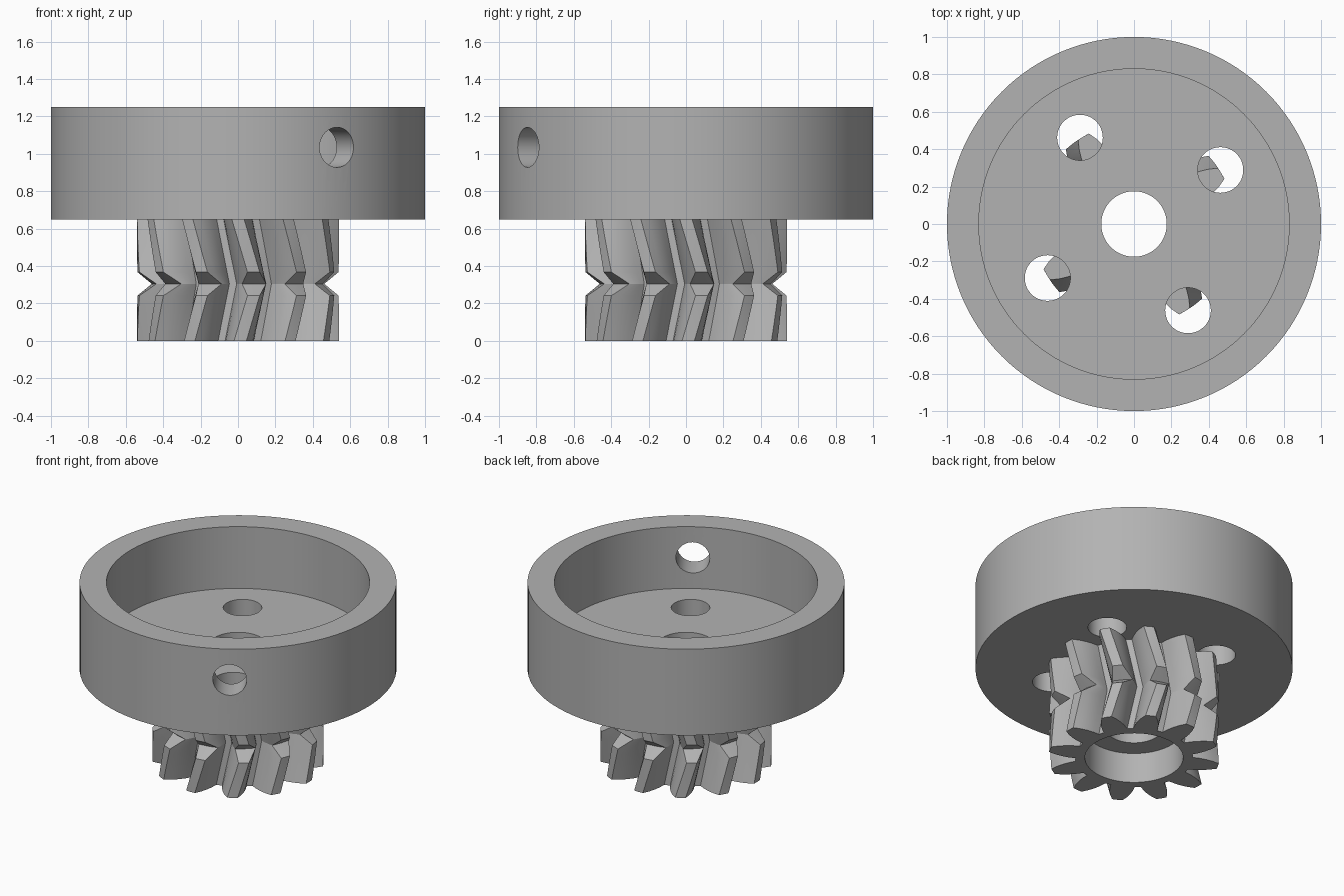
import bpy, bmesh
from math import radians, sin, cos, pi

if "Cube" in bpy.data.objects:
    bpy.data.objects.remove(bpy.data.objects["Cube"], do_unlink=True)

# One plain grey for the whole part
grey = bpy.data.materials.new("plain_grey")
grey.use_nodes = True
colour = (0.45, 0.45, 0.45, 1)
grey.diffuse_color = colour
grey.node_tree.nodes["Principled BSDF"].inputs["Base Color"].default_value = colour

OUTER, WALL_INNER = 1.0, 0.83
BASE, FLOOR, RIM = 0.65, 0.82, 1.25
HOLE_ANGLE = radians(-58)


def add_object(name, bm):
    bmesh.ops.recalc_face_normals(bm, faces=bm.faces)
    mesh = bpy.data.meshes.new(name)
    bm.to_mesh(mesh)
    bm.free()
    mesh.materials.append(grey)
    obj = bpy.data.objects.new(name, mesh)
    bpy.context.collection.objects.link(obj)
    return obj


def loft(name, rings):
    """Closed solid through equal-length rings of points."""
    bm = bmesh.new()
    loops = [[bm.verts.new(p) for p in ring] for ring in rings]
    count = len(loops[0])
    for low, high in zip(loops, loops[1:]):
        for i in range(count):
            j = (i + 1) % count
            bm.faces.new((low[i], low[j], high[j], high[i]))
    bm.faces.new(loops[0][::-1])
    bm.faces.new(loops[-1])
    return add_object(name, bm)


def circle(radius, z, count):
    return [(radius * cos(2 * pi * i / count), radius * sin(2 * pi * i / count), z)
            for i in range(count)]


def cylinder(name, radius, z0, z1, count=64):
    return loft(name, [circle(radius, z0, count), circle(radius, z1, count)])


def activate(obj):
    bpy.ops.object.select_all(action='DESELECT')
    obj.select_set(True)
    bpy.context.view_layer.objects.active = obj


def cut(obj, cutter):
    bpy.context.view_layer.update()
    mod = obj.modifiers.new("cut", 'BOOLEAN')
    mod.operation = 'DIFFERENCE'
    mod.solver = 'EXACT'
    mod.object = cutter
    activate(obj)
    bpy.ops.object.modifier_apply(modifier=mod.name)
    bpy.data.objects.remove(cutter, do_unlink=True)


def smooth(obj):
    activate(obj)
    bpy.ops.object.shade_smooth_by_angle(angle=radians(20))


# Cup: flat-bottomed tub with a thick wall
cup = cylinder("cup", OUTER, BASE, RIM, 128)
cut(cup, cylinder("cup_hollow", WALL_INNER, FLOOR, RIM + 0.2, 128))
cut(cup, cylinder("shaft_hole", 0.175, 0.5, 1))

# Four screw holes in the floor
for k in range(4):
    a = HOLE_ANGLE + k * pi / 2
    hole = cylinder("screw_hole", 0.122, 0.5, 1, 48)
    hole.location = (0.545 * cos(a), 0.545 * sin(a), 0)
    cut(cup, hole)

# Single set-screw hole through the wall
side = cylinder("side_hole", 0.107, 0.6, 1.2, 48)
side.rotation_euler = (0, pi / 2, HOLE_ANGLE)
side.location = (0, 0, 1.035)
cut(cup, side)
smooth(cup)

# Herringbone pinion: twisted tooth rings with a notch at the middle
TEETH, ROOT, TIP, MID = 12, 0.37, 0.54, 0.305
TWIST = 0.55
NOTCH_HEIGHT, NOTCH_DEPTH = 0.063, 0.078


def half_width(r):
    """Half angle of a tooth at radius r, with slightly bulged flanks."""
    t = (r - ROOT) / (TIP - ROOT)
    return radians(12 - 5.5 * t - 3 * t * t)


def gear_ring(z):
    offset = abs(z - MID)
    tip = TIP - NOTCH_DEPTH * max(0, 1 - offset / NOTCH_HEIGHT)
    turn = TWIST * (BASE - MID - offset)
    radii = [ROOT + (tip - ROOT) * s / 4 for s in range(5)]
    points = []
    for k in range(TEETH):
        centre = turn + k * 2 * pi / TEETH
        flank = [(r, -half_width(r)) for r in radii]
        flank += [(tip, 0)] + [(r, half_width(r)) for r in radii[::-1]]
        points += [(r * cos(centre + a), r * sin(centre + a), z) for r, a in flank]
    return points


low, high = MID - NOTCH_HEIGHT, MID + NOTCH_HEIGHT
levels = [low * i / 5 for i in range(6)] + [MID]
levels += [high + (BASE - high) * i / 6 for i in range(7)]
pinion = loft("pinion", [gear_ring(z) for z in levels])

# Stepped bore: wide recess below, shaft hole above
cut(pinion, cylinder("pinion_recess", 0.31, -0.2, 0.21))
cut(pinion, cylinder("pinion_bore", 0.175, 0.1, 0.9))
smooth(pinion)
